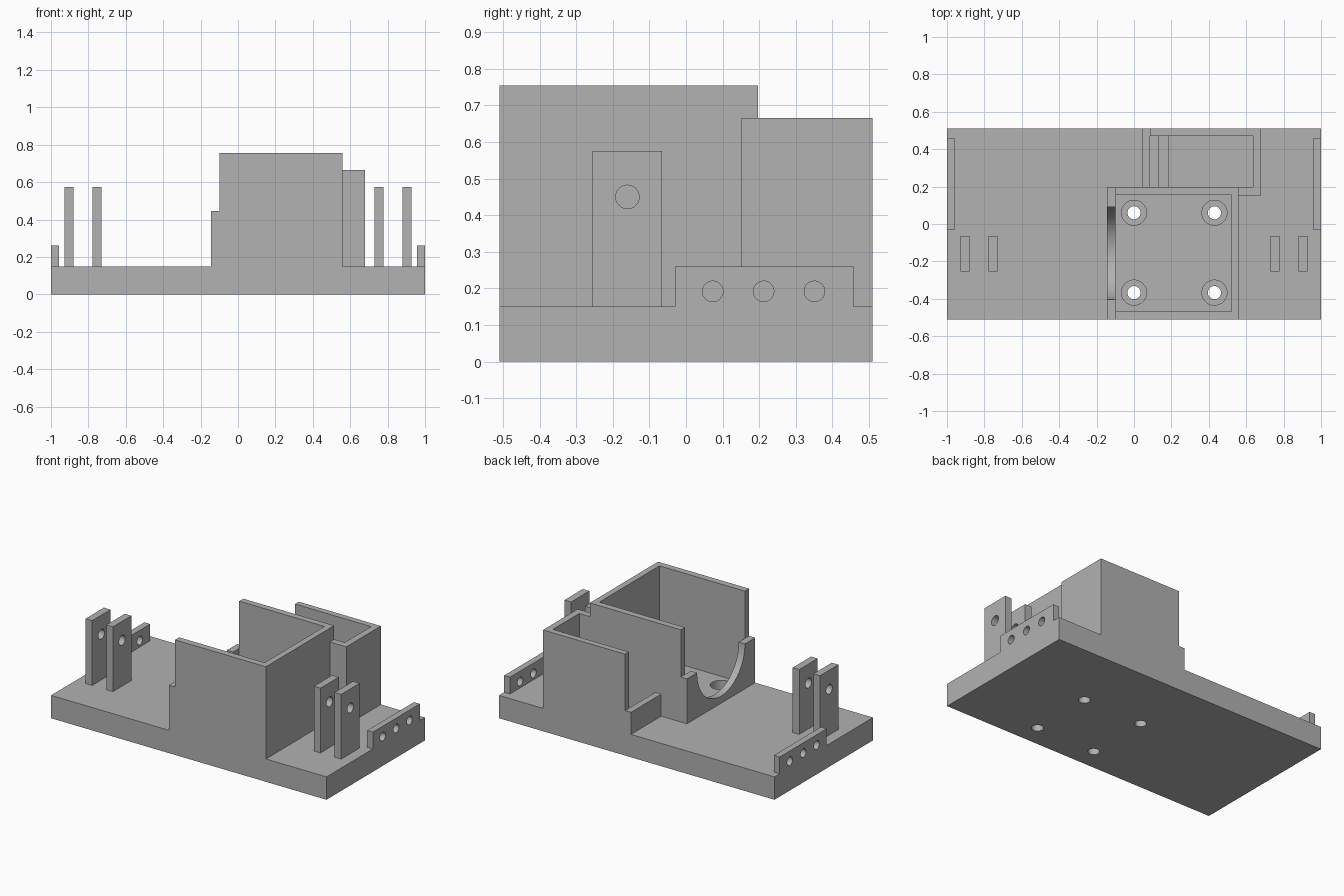
import bpy
from math import pi, radians

if "Cube" in bpy.data.objects:
    bpy.data.objects.remove(bpy.data.objects["Cube"], do_unlink=True)

grey = bpy.data.materials.new("light_grey_plastic")
grey.use_nodes = True
color = (0.445, 0.445, 0.445, 1)
grey.diffuse_color = color
grey.node_tree.nodes["Principled BSDF"].inputs["Base Color"].default_value = color

FLOOR = 0.15      # top of the base plate
WALL = 0.755      # main housing height
REAR = 0.665      # rear compartment height
LOW = 0.445       # cradle wall height


def box(name, x0, x1, y0, y1, z0, z1):
    bpy.ops.mesh.primitive_cube_add(
        size=1, location=((x0 + x1) / 2, (y0 + y1) / 2, (z0 + z1) / 2))
    ob = bpy.context.object
    ob.name = name
    ob.scale = (x1 - x0, y1 - y0, z1 - z0)
    bpy.ops.object.transform_apply(location=True, rotation=False, scale=True)
    ob.data.materials.append(grey)
    return ob


def drill(ob, center, radius, depth, axis="X", sides=48):
    """Cut a round hole through a part, then drop the cutter."""
    rot = (0, pi / 2, 0) if axis == "X" else (0, 0, 0)
    bpy.ops.mesh.primitive_cylinder_add(
        vertices=sides, radius=radius, depth=depth, location=center, rotation=rot)
    cutter = bpy.context.object
    cutter.hide_render = True
    cutter.data.materials.append(grey)
    mod = ob.modifiers.new("hole", "BOOLEAN")
    mod.operation = "DIFFERENCE"
    mod.solver = "EXACT"
    mod.object = cutter
    bpy.ops.object.select_all(action="DESELECT")
    bpy.context.view_layer.objects.active = ob
    ob.select_set(True)
    bpy.ops.object.modifier_apply(modifier=mod.name)
    bpy.data.objects.remove(cutter, do_unlink=True)
    bpy.ops.object.shade_smooth_by_angle(angle=radians(30))


# Base plate with four counterbored screw holes
base = box("base_plate", -1, 1, -0.51, 0.51, 0, FLOOR)
for x in (0, 0.43):
    for y in (-0.367, 0.06):
        drill(base, (x, y, FLOOR), 0.067, 0.15, "Z")
        drill(base, (x, y, 0), 0.035, 0.4, "Z")

# Main housing: three tall walls and a low cradle wall with a half-round cut
box("housing_front_wall", -0.10, 0.56, -0.51, -0.467, FLOOR, WALL)
box("housing_back_wall", -0.10, 0.56, 0.155, 0.197, FLOOR, WALL)
box("housing_side_wall", 0.52, 0.56, -0.467, 0.155, FLOOR, WALL)
cradle = box("cradle_wall", -0.145, -0.10, -0.51, 0.197, FLOOR, LOW)
drill(cradle, (-0.12, -0.156, LOW), 0.248, 0.2, sides=96)

# Rear compartment
box("rear_back_wall", 0.085, 0.68, 0.47, 0.51, FLOOR, REAR)
box("rear_side_wall", 0.637, 0.68, 0.197, 0.47, FLOOR, REAR)
box("rear_front_return", 0.56, 0.68, 0.152, 0.197, FLOOR, REAR)
box("rear_low_wall", 0.042, 0.085, 0.197, 0.51, FLOOR, 0.295)
box("rear_floor_rib", 0.127, 0.187, 0.197, 0.47, FLOOR, 0.2)

# Mirrored axle brackets and drilled end strips
for side, s in (("left", 1), ("right", -1)):
    for label, x in (("inner", 0.753), ("outer", 0.904)):
        x *= s
        plate = box(f"{side}_{label}_bracket", x - 0.024, x + 0.024,
                    -0.255, -0.065, FLOOR, 0.575)
        drill(plate, (x, -0.16, 0.45), 0.032, 0.2)
    x = 0.979 * s
    strip = box(f"{side}_end_strip", x - 0.021, x + 0.021, -0.03, 0.457, FLOOR, 0.26)
    for y in (0.073, 0.212, 0.351):
        drill(strip, (x, y, 0.192), 0.028, 0.2)
